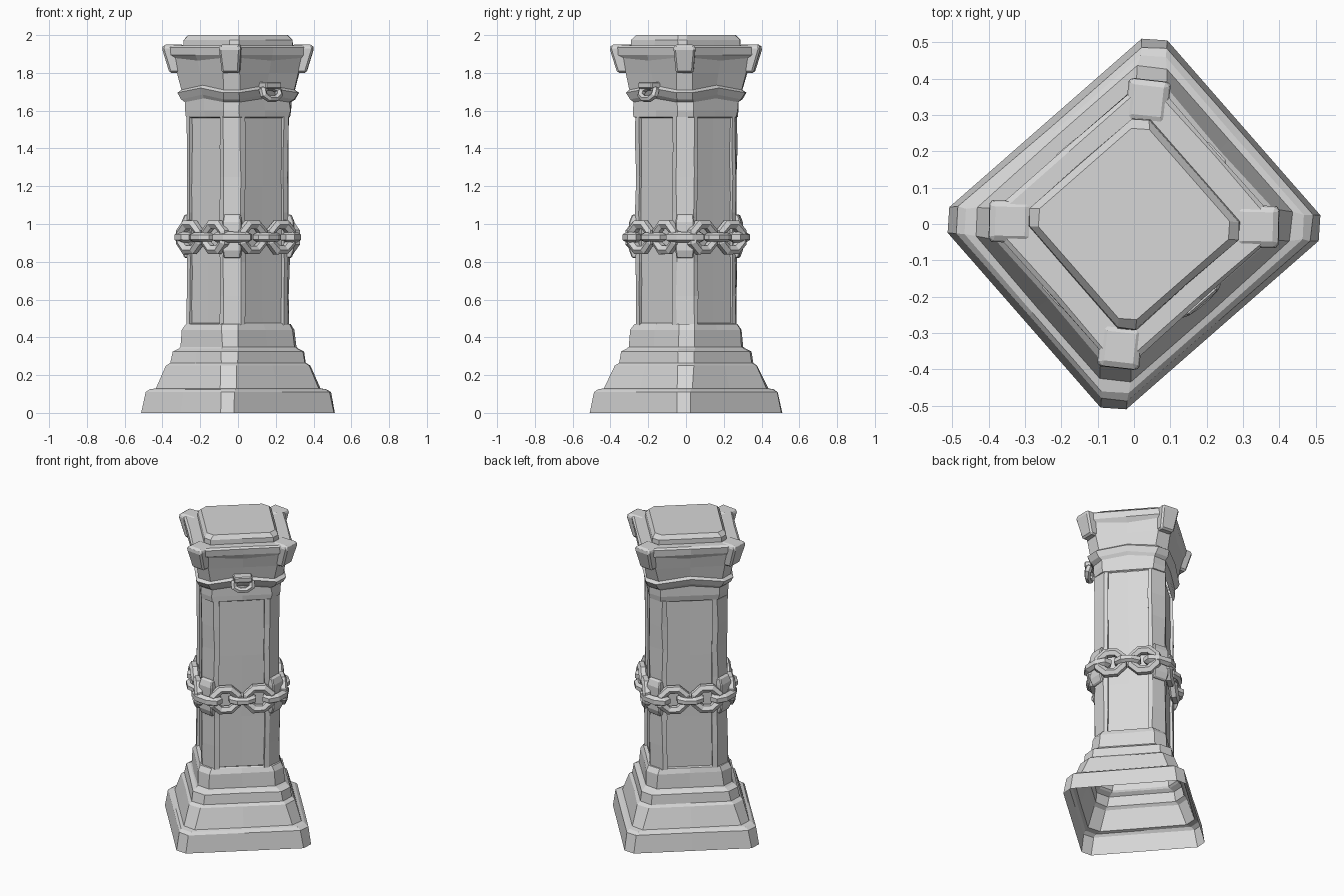
import bpy, bmesh, math, random
from mathutils import Vector, Matrix

random.seed(4)
if "Cube" in bpy.data.objects:
    bpy.data.objects.remove(bpy.data.objects["Cube"], do_unlink=True)

stone = bpy.data.materials.new("grey_stone")
stone.use_nodes = True
GREY = (0.68, 0.68, 0.68, 1)
stone.diffuse_color = GREY
stone.node_tree.nodes["Principled BSDF"].inputs["Base Color"].default_value = GREY

TURN = Matrix.Rotation(math.radians(41.2), 4, "Z")
A, B, C = 0.232, 0.212, 0.067          # shaft half sizes and corner cut
SIGNS = [(1, 1), (-1, 1), (-1, -1), (1, -1)]


def finish(name, bm, bevel=0):
    bmesh.ops.recalc_face_normals(bm, faces=bm.faces)
    bm.transform(TURN)
    mesh = bpy.data.meshes.new(name)
    bm.to_mesh(mesh)
    bm.free()
    mesh.materials.append(stone)
    obj = bpy.data.objects.new(name, mesh)
    bpy.context.collection.objects.link(obj)
    if bevel:
        mod = obj.modifiers.new("worn_edges", "BEVEL")
        mod.width = bevel
        mod.segments = 1
        mod.limit_method = "ANGLE"
    return obj


def loft(bm, rings, bottom=True, top=True, closed=False):
    rows = [[bm.verts.new(p) for p in ring] for ring in rings]
    n = len(rows[0])
    pairs = list(zip(rows, rows[1:]))
    if closed:
        pairs.append((rows[-1], rows[0]))
    for lo, hi in pairs:
        for i in range(n):
            j = (i + 1) % n
            bm.faces.new((lo[i], lo[j], hi[j], hi[i]))
    if bottom and not closed:
        bm.faces.new(rows[0][::-1])
    if top and not closed:
        bm.faces.new(rows[-1])


def chip(amount):
    return random.uniform(-amount, amount)


def cut_square(z, a, b, c, arch=0, wear=0.003):
    """Rectangle with cut corners and a middle point on every side."""
    pts = [(a, 0, arch), (a, b - c, 0), (a - c, b, 0), (0, b, arch),
           (c - a, b, 0), (-a, b - c, 0), (-a, 0, arch), (-a, c - b, 0),
           (c - a, -b, 0), (0, -b, arch), (a - c, -b, 0), (a, c - b, 0)]
    return [Vector((x + chip(wear), y + chip(wear), z + up)) for x, y, up in pts]


def tier(z, reach, c=0.06, skew=0.012, arch=0, wear=0.003):
    """Ring whose cut corners lie at the given distance from the axis."""
    m = (reach * math.sqrt(2) + c) / 2
    return cut_square(z, m + skew, m - skew, c, arch, wear)


# Stepped base, open underneath
bm = bmesh.new()
base = [(0, .51), (.11, .487), (.125, .465), (.13, .432), (.25, .378), (.265, .355),
        (.325, .343), (.34, .315), (.35, .302), (.44, .292), (.47, .274)]
rings = [tier(z, r, .05 if z < .13 else .06, .016, 0, 0 if z == 0 else .003) for z, r in base]
rings.append(cut_square(.475, A - .016, B - .016, C))
loft(bm, rings, bottom=False, top=False)
finish("stepped_base", bm)

# Recessed shaft core
bm = bmesh.new()
loft(bm, [cut_square(z, A - .016, B - .016, C, 0, .002) for z in (.475, .8, 1.2, 1.565)],
     False, False)
finish("shaft_panels", bm)

# Raised corner posts of the shaft
for k, (sx, sy) in enumerate(SIGNS):
    outline = [(A, B - C), (A - C, B), (.134, B), (.134, B - .04), (A - .04, .121), (A, .121)]
    bm = bmesh.new()
    loft(bm, [[Vector((sx * (x + chip(.004)), sy * (y + chip(.004)), z)) for x, y in outline]
              for z in (.465, .62, .8, 1.06, 1.25, 1.4, 1.57)])
    finish(f"corner_post_{k + 1}", bm)

# Capital: collar, arched lip, flared body and rim
bm = bmesh.new()
capital = [(1.562, .262, 0), (1.567, .274, 0), (1.6, .28, 0), (1.645, .278, .02),
           (1.66, .298, .025), (1.695, .318, .025), (1.71, .3, .025), (1.80, .32, 0),
           (1.88, .343, -.015), (1.895, .365, 0), (1.935, .37, 0), (1.945, .35, 0)]
loft(bm, [tier(z, r, .06, .01, up, .004) for z, r, up in capital], bottom=False)
finish("capital", bm)

# Top block
bm = bmesh.new()
loft(bm, [tier(z, r, .035, 0, 0, .002 if z < 2 else 0)
          for z, r in ((1.94, .29), (1.975, .288), (2.0, .262))], bottom=False)
finish("top_block", bm)


def corner_frame(sx, sy, a, b):
    """Outward and sideways directions at a corner."""
    out = Vector((sx * a, sy * b, 0)).normalized()
    return out, Vector((-out.y, out.x, 0))


def corner_block(name, sx, sy, levels, bevel):
    out, side = corner_frame(sx, sy, A, B)
    bm = bmesh.new()
    loft(bm, [[out * r + side * s * w + Vector((0, 0, z))
               for r, s in ((inner, -1), (outer, -1), (outer, 1), (inner, 1))]
              for z, inner, outer, w in levels])
    finish(name, bm, bevel)


def link(name, centre, along, across, half_len, half_wide, r):
    """Chunky oval chain link lying in the plane of two directions."""
    depth = along.cross(across)
    bm = bmesh.new()
    rings = []
    for i in range(8):
        t = math.tau * (i + .5) / 8
        radial = along * math.cos(t) + across * math.sin(t)
        spine = centre + along * half_len * math.cos(t) + across * half_wide * math.sin(t)
        size = r * random.uniform(.92, 1.08)
        rings.append([spine + (radial * math.cos(q) + depth * math.sin(q)) * size
                      for q in (math.tau * (j + .5) / 6 for j in range(6))])
    loft(bm, rings, closed=True)
    finish(name, bm)


UP = Vector((0, 0, 1))
CHAIN_Z = Vector((0, 0, .93))

# Capital horns, post clamps and corner links
for k, (sx, sy) in enumerate(SIGNS):
    corner_block(f"capital_horn_{k + 1}", sx, sy,
                 [(1.8, .25, .362, .046), (1.93, .27, .402, .058), (1.95, .29, .392, .05)], .01)
    corner_block(f"post_clamp_{k + 1}", sx, sy,
                 [(.82, .2, .283, .045), (.86, .2, .298, .05),
                  (1.01, .2, .298, .05), (1.05, .2, .283, .045)], .006)
    out, side = corner_frame(sx, sy, A, B)
    link(f"corner_link_{k + 1}", out * .278 + CHAIN_Z, side, out, .085, .036, .028)

# Chain along every face: two flat links joined by an edge-on link
for k, (normal, dist) in enumerate([((1, 0, 0), A), ((0, 1, 0), B),
                                    ((-1, 0, 0), A), ((0, -1, 0), B)]):
    n = Vector(normal)
    along = UP.cross(n)
    for s in (-1, 1):
        link(f"flat_link_{k + 1}_{'a' if s < 0 else 'b'}",
             n * (dist + .018) + along * s * .1 + CHAIN_Z, along, UP, .078, .072, .028)
    link(f"joining_link_{k + 1}", n * (dist + .02) + CHAIN_Z, along, n, .065, .036, .024)

# Iron-ring style staple on the front right face of the capital
n = Vector((0, -1, 0))
along = UP.cross(n)
link("staple_ring", n * .265 + UP * 1.695, along, (UP - n * .35).normalized(), .058, .036, .02)
bm = bmesh.new()
bmesh.ops.create_cube(bm, size=1, matrix=Matrix.Translation(n * .255 + UP * 1.735)
                      @ Matrix.Diagonal((.11, .07, .035, 1)))
finish("staple_bar", bm, .006)
